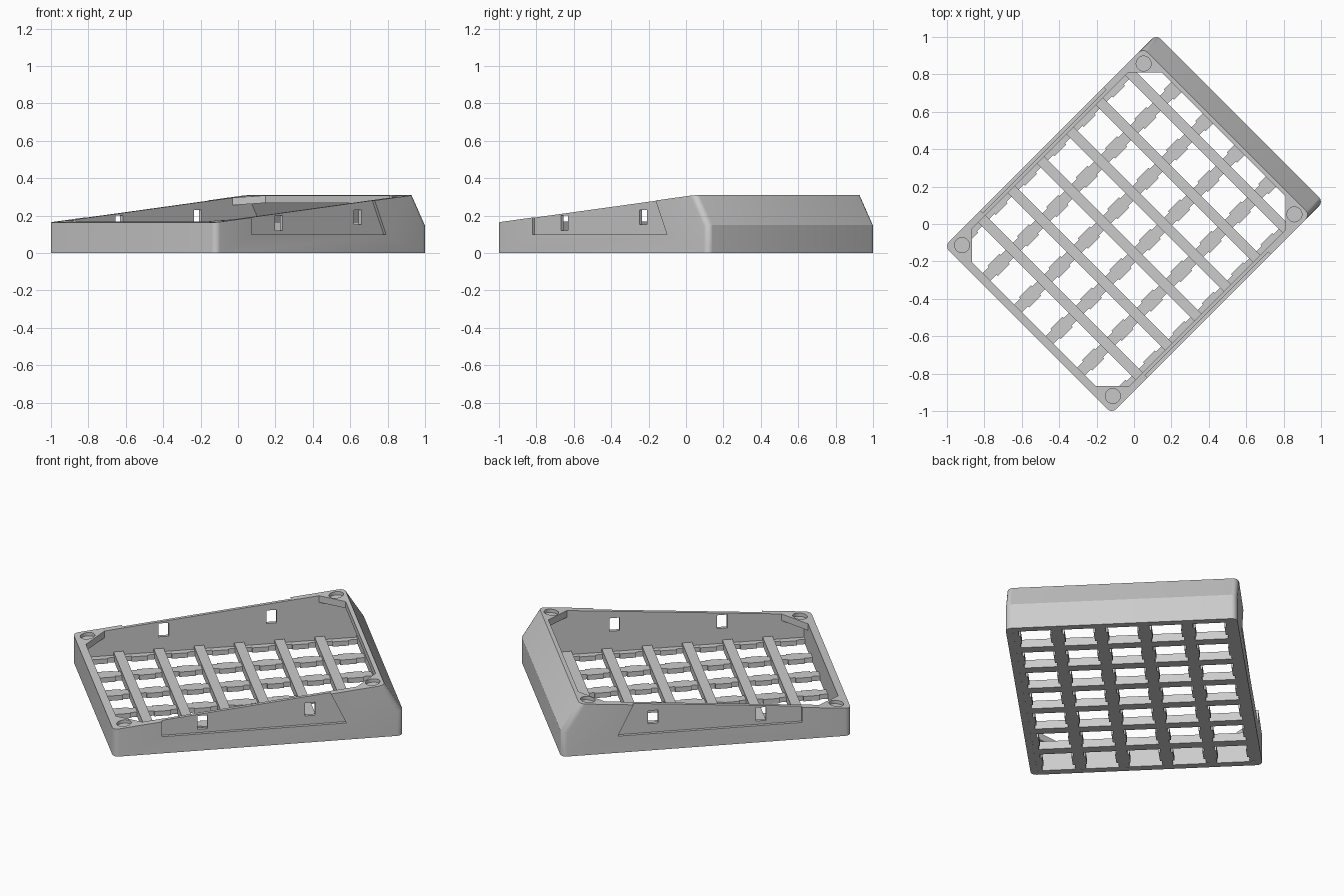
import bpy, bmesh, math

if "Cube" in bpy.data.objects:
    bpy.data.objects.remove(bpy.data.objects["Cube"])

U, V = 0.80, 0.632          # outer half length and half width
IV = 0.594                  # inner half width
PU, PV = 0.222, 0.238       # grid pitch along and across
TURN = math.radians(45)


def top_z(u):
    return 0.163 + (u + U) * 0.147 / 1.5


def loft(bm, a, b):
    """Closed solid between two matching loops of points."""
    va, vb = [bm.verts.new(p) for p in a], [bm.verts.new(p) for p in b]
    bm.faces.new(va)
    bm.faces.new(vb)
    n = len(a)
    for i in range(n):
        bm.faces.new((va[i], va[(i + 1) % n], vb[(i + 1) % n], vb[i]))


def side_prism(bm, profile, v0, v1):
    loft(bm, [(u, v0, z) for u, z in profile], [(u, v1, z) for u, z in profile])


def box(bm, u0, u1, v0, v1, z0, z1):
    side_prism(bm, [(u0, z0), (u1, z0), (u1, z1), (u0, z1)], v0, v1)


def finish(bm, name):
    bmesh.ops.recalc_face_normals(bm, faces=bm.faces)
    me = bpy.data.meshes.new(name)
    bm.to_mesh(me)
    bm.free()
    ob = bpy.data.objects.new(name, me)
    bpy.context.collection.objects.link(ob)
    ob.rotation_euler.z = TURN
    return ob


def activate(ob):
    bpy.ops.object.select_all(action='DESELECT')
    ob.select_set(True)
    bpy.context.view_layer.objects.active = ob


def cut(ob, bm):
    cutter = finish(bm, "cutter")
    cutter.hide_render = True
    mod = ob.modifiers.new("cut", 'BOOLEAN')
    mod.operation, mod.solver, mod.object = 'DIFFERENCE', 'EXACT', cutter
    activate(ob)
    bpy.ops.object.modifier_apply(modifier=mod.name)
    bpy.data.objects.remove(cutter, do_unlink=True)


# Wedge-shaped shell with rounded corner edges
bm = bmesh.new()
side_prism(bm, [(-U, 0), (U, 0), (U, 0.15), (0.70, 0.31), (-U, 0.163)], -V, V)
corners = []
for e in bm.edges:
    a, b = e.verts[0].co, e.verts[1].co
    if abs(a.y - b.y) < 1e-4 and abs(a.z - b.z) > 0.1 and min(a.x, b.x) * max(a.x, b.x) > 0 \
            and abs(a.x - b.x) < 0.2:
        corners.append(e)
bmesh.ops.recalc_face_normals(bm, faces=bm.faces)
bmesh.ops.bevel(bm, geom=corners, offset=0.032, segments=4, profile=0.5, affect='EDGES')
shell = finish(bm, "case_shell")

# Top opening with chamfered corners
bm = bmesh.new()
u0, u1, c = -0.757, 0.677, 0.125
ring = [(u0 + c, -IV), (u1 - c, -IV), (u1, -IV + c), (u1, IV - c),
        (u1 - c, IV), (u0 + c, IV), (u0, IV - c), (u0, -IV + c)]
loft(bm, [(u, v, -0.1) for u, v in ring], [(u, v, 0.6) for u, v in ring])
cut(shell, bm)

# Hollow below the corner pads
bm = bmesh.new()
side_prism(bm, [(u0, -0.1), (0.76, -0.1), (0.76, 0.16), (0.694, top_z(0.694) - 0.04),
                (u0, top_z(u0) - 0.04)], -IV, IV)
cut(shell, bm)

# Shallow round pockets in the corner pads
bm = bmesh.new()
for u in (-0.73, 0.643):
    for v in (-0.57, 0.57):
        circ = [(u + 0.04 * math.cos(i * math.pi / 16), v + 0.04 * math.sin(i * math.pi / 16))
                for i in range(32)]
        loft(bm, [(p, q, top_z(p) - 0.02) for p, q in circ], [(p, q, 0.6) for p, q in circ])
cut(shell, bm)

# Recessed side panels, then their small windows
bm = bmesh.new()
for s in (-1, 1):
    side_prism(bm, [(-0.53, 0.10), (0.487, 0.10), (0.345, 0.40), (-0.53, 0.40)],
               s * (V - 0.018), s * (V + 0.1))
cut(shell, bm)
bm = bmesh.new()
for s in (-1, 1):
    for u, z0, z1 in ((-0.305, 0.12, 0.20), (0.29, 0.152, 0.23)):
        box(bm, u - 0.028, u + 0.028, s * (IV - 0.05), s * (V + 0.1), z0, z1)
cut(shell, bm)

# Floor grid: tall cross ribs, low long bars and widened tabs
bm = bmesh.new()
for k in range(6):
    u = (k - 2.5) * PU
    box(bm, u - 0.0275, u + 0.0275, -IV - 0.01, IV + 0.01, 0.001, 0.05)
for k in range(6):
    v = (k - 2.5) * PV
    w = 0.029
    lo, hi = max(v - w, -IV - 0.01), min(v + w, IV + 0.01)
    box(bm, -0.765, 0.768, lo, hi, 0.001, 0.03)
    for j in range(7):
        u = (j - 3) * PU
        lo, hi = max(v - w - 0.01, -IV - 0.01), min(v + w + 0.01, IV + 0.01)
        box(bm, u - 0.045, u + 0.045, lo, hi, 0.001, 0.03)
finish(bm, "floor_grid")

activate(shell)
bpy.ops.object.shade_smooth_by_angle(angle=math.radians(28))
